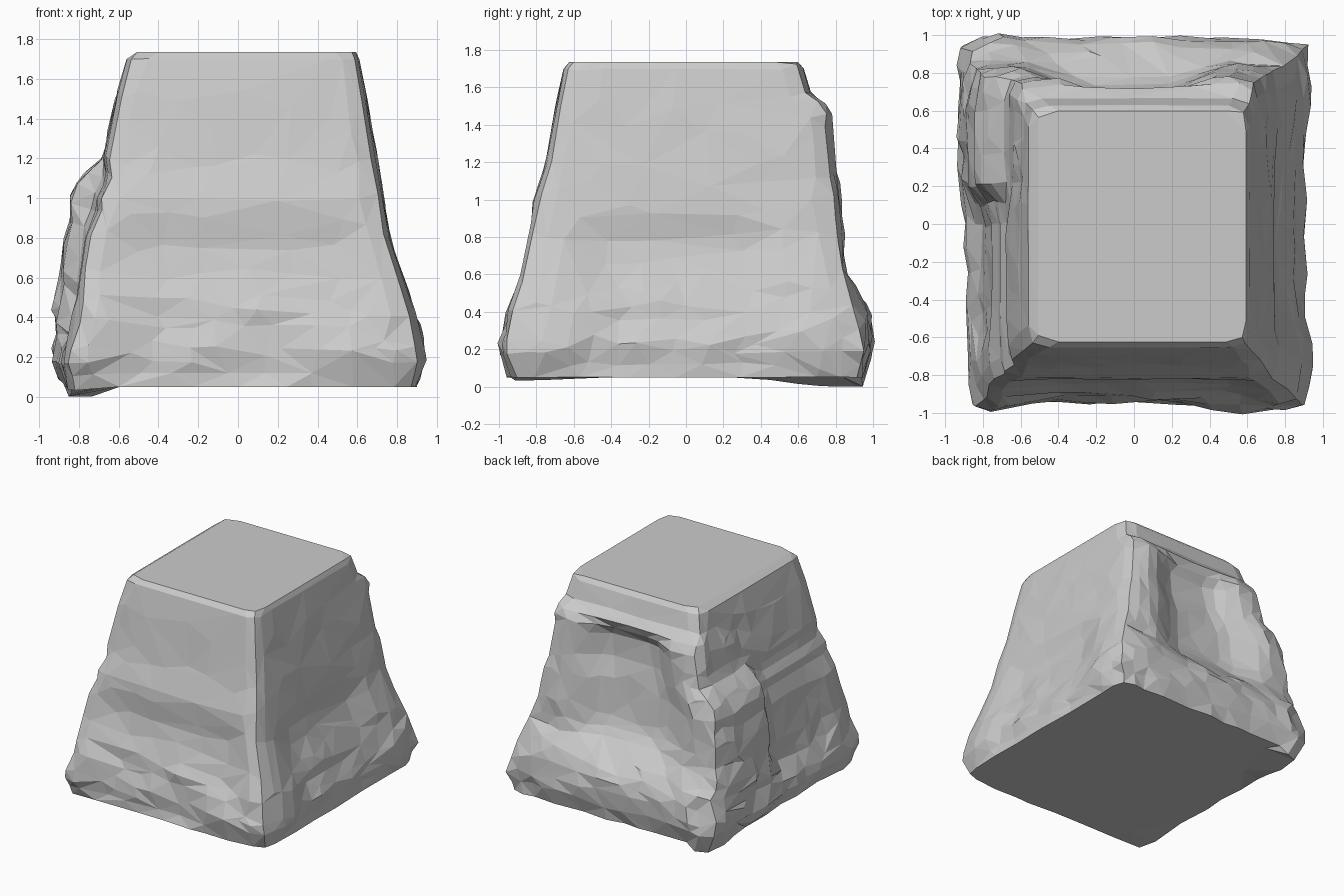
import bpy
import bmesh
from mathutils import Vector, noise

default_cube = bpy.data.objects.get("Cube")
if default_cube:
    bpy.data.objects.remove(default_cube, do_unlink=True)

# Outline of the boulder: height, left-hand x, right-hand x, front y, back y
OUTLINE = [
    (0.05, -0.86, 0.9, -0.95, 0.94),
    (0.2, -0.94, 0.94, -1.0, 0.99),
    (0.4, -0.92, 0.9, -0.97, 0.97),
    (0.6, -0.89, 0.84, -0.9, 0.87),
    (0.8, -0.86, 0.77, -0.855, 0.84),
    (1.0, -0.84, 0.735, -0.815, 0.82),
    (1.1, -0.78, 0.715, -0.78, 0.81),
    (1.2, -0.68, 0.7, -0.75, 0.79),
    (1.48, -0.615, 0.65, -0.7, 0.78),
    (1.56, -0.595, 0.635, -0.685, 0.67),
    (1.7, -0.56, 0.61, -0.655, 0.63),
    (1.735, -0.51, 0.595, -0.625, 0.6),
]
PER_SIDE = 16
LEVELS = 26
BOTTOM = OUTLINE[0][0]
SHOULDER = OUTLINE[-2][0]
TOP = OUTLINE[-1][0]


def outline_at(z):
    """Interpolate the outline between its key heights."""
    for low, high in zip(OUTLINE, OUTLINE[1:]):
        if z <= high[0]:
            f = (z - low[0]) / (high[0] - low[0])
            return [a + (b - a) * f for a, b in zip(low[1:], high[1:])]
    return OUTLINE[-1][1:]


def step(low, high, value):
    f = min(max((value - low) / (high - low), 0), 1)
    return f * f * (3 - 2 * f)


def window(low, high, soft, value):
    """One inside a range, fading to zero beyond it."""
    return step(low - soft, low, value) * (1 - step(high, high + soft, value))


def square_loop():
    """Positions walking round a unit square."""
    for side in ("front", "right", "back", "left"):
        for i in range(PER_SIDE):
            t = -1 + 2 * i / PER_SIDE
            yield {"front": (t, -1), "right": (1, t),
                   "back": (-t, 1), "left": (-1, -t)}[side]


def hollow(a, b, z):
    """Inward offset that carves each face between its ridges."""
    x_move = y_move = 0
    if b == -1:
        # Shallow scoop above a sloping flare, plain band at the foot
        flare = 0.36 - 0.12 * a
        y_move = 0.05 * window(-0.6, 0.6, 0.35, a) * window(flare + 0.2, 0.7, 0.3, z)
        y_move += 0.045 * window(-0.7, 0.3, 0.1, a) * window(0.15, flare, 0.1, z)
    if b == 1:
        # Deep bowl framed by the corner ridges
        y_move = -0.135 * window(-0.25, 0.2, 0.5, a)
        y_move *= step(0.42, 0.75, z) * (1 - step(1.38, 1.55, z))
    if a == 1:
        x_move = -0.06 * window(-0.4, 0.3, 0.4, b) * window(0.55, 0.68, 0.3, z)
        x_move -= 0.03 * window(-0.4, 0.4, 0.2, b) * window(0.15, 0.35, 0.1, z)
    if a < 0:
        # The left ridge keeps its full width only towards the back
        behind = step(0.06, 0.24, b)
        cut = 0.085 * step(0, 0.35, z) * (1 - step(1.1, 1.22, z))
        cut += 0.045 * window(0.95, 1.03, 0.16, z)
        x_move -= a * (1 - behind) * cut
    if a == -1:
        x_move += 0.03 * window(-0.55, 0.05, 0.25, b) * window(0.45, 0.7, 0.25, z)
    return x_move, y_move


def rock_point(a, b, z):
    left, right, front, back = outline_at(z)
    x_move, y_move = hollow(a, b, z)
    # Blunt the four upright corners
    blunt = 1 - 0.04 * abs(a * b) ** 9
    x = (left + right) / 2 + a * blunt * (right - left) / 2 + x_move
    y = (front + back) / 2 + b * blunt * (back - front) / 2 + y_move
    # Rough chips, strongest near the base, on the back rim and the left ridge
    rough = 0.007 + 0.018 * window(0.15, 0.4, 0.25, z)
    rim = b == 1 and abs(a) > 0.7
    if rim or (a == -1 and b > 0.1):
        rough += 0.022
    rough *= 1 - step(1.5, SHOULDER, z)
    p = Vector((x, y, z))
    p += (noise.noise_vector(p * 5) + noise.noise_vector(p * 11) * 0.5) * rough
    # Loose foot hanging below the left ridge
    if z == BOTTOM:
        p.z = z
        if a < -0.8:
            p.z -= 0.05 * window(0.85, 0.95, 0.6, b) + 0.015 * step(0.4, 0.8, -b)
    return p


# Stone colour
stone = bpy.data.materials.new("stone_grey")
stone.use_nodes = True
grey = (0.6, 0.6, 0.6, 1)
stone.diffuse_color = grey
stone.node_tree.nodes["Principled BSDF"].inputs["Base Color"].default_value = grey

# Boulder body: stacked rings joined by quads, closing to a bevelled top edge
bm = bmesh.new()
heights = [BOTTOM + (SHOULDER - BOTTOM) * i / LEVELS for i in range(LEVELS + 1)]
rings = [[bm.verts.new(rock_point(a, b, z)) for a, b in square_loop()]
         for z in heights + [TOP]]
count = len(rings[0])
for lower, upper in zip(rings, rings[1:]):
    for i in range(count):
        j = (i + 1) % count
        bm.faces.new((lower[i], lower[j], upper[j], upper[i]))

# Flat top, and a flat underside set in from the hanging foot
bm.faces.new(rings[-1])
inner = [bm.verts.new((v.co.x * 0.78, v.co.y * 0.88, BOTTOM)) for v in rings[0]]
for i in range(count):
    j = (i + 1) % count
    bm.faces.new((rings[0][j], rings[0][i], inner[i], inner[j]))
bm.faces.new(inner[::-1])

bmesh.ops.triangulate(bm, faces=bm.faces[:])
bmesh.ops.recalc_face_normals(bm, faces=bm.faces[:])
mesh = bpy.data.meshes.new("boulder")
bm.to_mesh(mesh)
bm.free()
mesh.materials.append(stone)
boulder = bpy.data.objects.new("boulder", mesh)
bpy.context.collection.objects.link(boulder)

# Merge small triangles into irregular chipped facets
facets = boulder.modifiers.new("facets", "DECIMATE")
facets.ratio = 0.3
